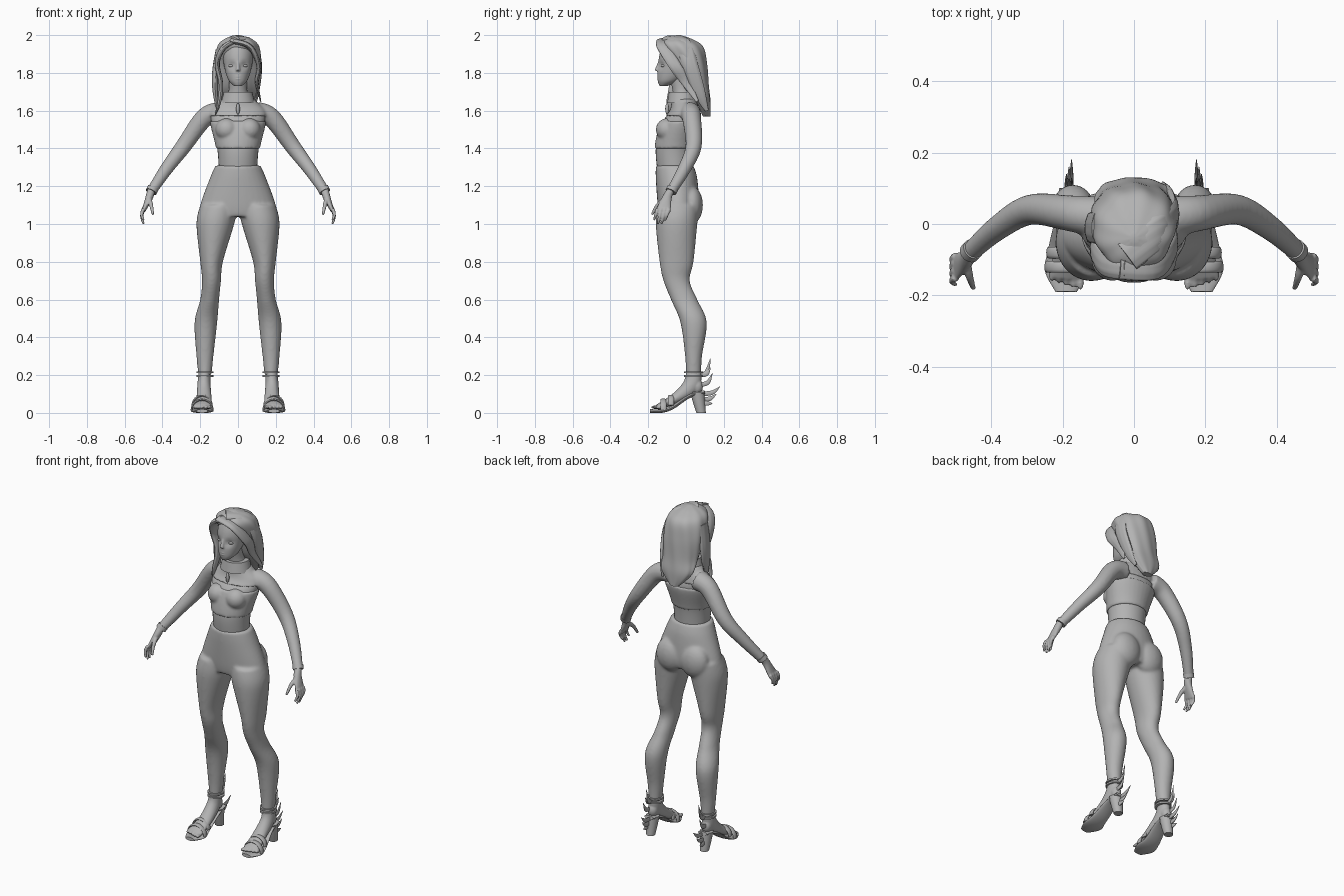
import bpy, bmesh, math
from mathutils import Vector, Matrix

if "Cube" in bpy.data.objects:
    bpy.data.objects.remove(bpy.data.objects["Cube"])

X_AXIS, Y_AXIS = Vector((1, 0, 0)), Vector((0, 1, 0))

grey = bpy.data.materials.new("plain grey")
grey.use_nodes = True
grey.diffuse_color = (.45, .45, .45, 1)
grey.node_tree.nodes["Principled BSDF"].inputs["Base Color"].default_value = grey.diffuse_color


def spline(rows, steps=6):
    """Smooth curve through rows of (x, y, z, radius a, radius b)."""
    rows = [Vector(row) for row in rows]
    slopes = []
    for i in range(len(rows)):
        slopes.append((rows[min(i + 1, len(rows) - 1)] - rows[max(i - 1, 0)]) / 2)
    curve = []
    for start, end, leave, arrive in zip(rows, rows[1:], slopes, slopes[1:]):
        for step in range(steps):
            t = step / steps
            ease = t * t * (3 - 2 * t)
            curve.append(start.lerp(end, ease) + leave * t * (1 - t) ** 2 - arrive * t * t * (1 - t))
    return curve + [rows[-1]]


def tube(bm, curve, ref=None, sides=32, ripple=0):
    """Closed tube; level rings when ref is None, else rings across the path."""
    centres = [Vector(row[:3]) for row in curve]
    rings = []
    for i, row in enumerate(curve):
        u, v = X_AXIS, Y_AXIS
        if ref:
            along = (centres[min(i + 1, len(curve) - 1)] - centres[max(i - 1, 0)]).normalized()
            u = (ref - along * ref.dot(along)).normalized()
            v = along.cross(u)
        ring = []
        for k in range(sides):
            angle = math.tau * k / sides
            wave = 1 + ripple * math.sin(9 * angle + 14 * row[2])
            offset = u * row[3] * math.cos(angle) + v * row[4] * math.sin(angle)
            ring.append(bm.verts.new(centres[i] + offset * wave))
        rings.append(ring)
    for low, high in zip(rings, rings[1:]):
        for k in range(sides):
            j = (k + 1) % sides
            bm.faces.new((low[k], low[j], high[j], high[k]))
    bm.faces.new(rings[0])
    bm.faces.new(rings[-1])


def level(*rows):
    """Rows of (z, y, half width, half depth) on the middle plane."""
    return spline([(0, y, z, a, b) for z, y, a, b in rows])


def taper(points, start, end):
    """Round limb narrowing evenly from start to end radius."""
    rows = []
    for i, point in enumerate(points):
        radius = start + (end - start) * i / (len(points) - 1)
        rows.append((*point, radius, radius))
    return spline(rows)


def blob(bm, centre, size):
    place = Matrix.Translation(centre) @ Matrix.Diagonal((*size, 1))
    bmesh.ops.create_uvsphere(bm, u_segments=20, v_segments=12, radius=1, matrix=place)


def make(name, bm, mirror=False, voxel=0, smooth=4):
    bmesh.ops.recalc_face_normals(bm, faces=bm.faces)
    mesh = bpy.data.meshes.new(name)
    bm.to_mesh(mesh)
    bm.free()
    mesh.polygons.foreach_set("use_smooth", [True] * len(mesh.polygons))
    mesh.set_sharp_from_angle(angle=math.radians(50))
    mesh.materials.append(grey)
    part = bpy.data.objects.new(name, mesh)
    bpy.context.collection.objects.link(part)
    if mirror:
        part.modifiers.new("mirror", "MIRROR").use_mirror_merge = False
    if voxel:
        remesh = part.modifiers.new("blend", "REMESH")
        remesh.mode, remesh.voxel_size, remesh.use_smooth_shade = "VOXEL", voxel, True
        soften = part.modifiers.new("soften", "SMOOTH")
        soften.iterations, soften.factor = smooth, .5


def tube_part(name, curve, ref=None, mirror=False, **options):
    bm = bmesh.new()
    tube(bm, curve, ref, **options)
    make(name, bm, mirror)


# Trousers: hips, legs and seat blended together
bm = bmesh.new()
tube(bm, level((1.31, -.06, .12, .1), (1.24, -.05, .15, .11), (1.1, -.04, .2, .11), (1.04, -.04, .19, .1)))
leg = spline([(.1, -.04, 1.1, .1, .11), (.12, -.05, 1, .1, .11), (.14, -.05, .8, .06, .09),
              (.14, -.05, .7, .05, .07), (.15, -.01, .6, .05, .07), (.17, .04, .48, .06, .07),
              (.175, .04, .3, .045, .045), (.175, .04, .2, .035, .04)])
for side in (1, -1):
    tube(bm, [(side * row[0], *row[1:]) for row in leg])
    blob(bm, (side * .08, .03, 1.1), (.09, .06, .1))
make("trousers", bm, voxel=.008, smooth=8)

# Bare torso and neck; the clothes reuse slices of the same shape
torso = level((1.27, -.06, .1, .09), (1.4, -.06, .11, .1), (1.53, -.03, .14, .1), (1.6, -.01, .14, .07),
              (1.65, -.01, .09, .06), (1.7, -.02, .05, .05), (1.8, -.04, .05, .05))
tube_part("torso", torso)


def clothing(bm, low, high):
    grow = Vector((0, 0, 0, .007, .007))
    tube(bm, [row + grow for row in torso if low < row[2] < high])


# Cropped top with soft bust
bm = bmesh.new()
clothing(bm, 1.38, 1.55)
for side in (1, -1):
    blob(bm, (side * .06, -.1, 1.5), (.06, .06, .06))
make("cropped_top", bm, voxel=.007, smooth=6)

# Shoulder cover with long sleeves, and cuffs
bm = bmesh.new()
clothing(bm, 1.57, 1.67)
for side in (1, -1):
    arm = [(.1, .02, 1.59), (.18, .03, 1.56), (.29, .04, 1.41), (.38, -.01, 1.29), (.46, -.08, 1.17)]
    tube(bm, taper([(side * x, y, z) for x, y, z in arm], .058, .027), Y_AXIS)
make("sleeved_shoulder_cover", bm, voxel=.007, smooth=8)
tube_part("cuffs", taper([(.45, -.07, 1.19), (.46, -.08, 1.17)], .03, .03), Y_AXIS, True)

# Collar and clasp
tube_part("collar", level((1.64, -.02, .09, .08), (1.7, -.02, .075, .07)))
bm = bmesh.new()
blob(bm, (0, -.1, 1.61), (.01, .01, .03))
make("clasp", bm)

# Hands
bm = bmesh.new()
tube(bm, spline([(.46, -.08, 1.18, .02, .02), (.47, -.1, 1.14, .025, .02), (.5, -.12, 1.07, .04, .01)]), Y_AXIS)
for finger in range(4):
    knuckle = Vector((.5, -.15 + finger * .02, 1.08))
    length = .08 if finger in (1, 2) else .06
    bend = knuckle + Vector((.01, -.01, -length / 2))
    tip = knuckle + Vector((0, -.02, -length))
    tube(bm, taper([knuckle, bend, tip], .011, .006), Y_AXIS)
tube(bm, taper([(.47, -.11, 1.13), (.46, -.15, 1.1), (.45, -.18, 1.05)], .014, .007), X_AXIS)
make("hands", bm, True, voxel=.004)

# Head: sockets are pressed in, features blended on
bm = bmesh.new()
tube(bm, level((1.73, -.12, .02, .02), (1.76, -.09, .05, .06), (1.82, -.06, .07, .09),
               (1.9, -.04, .08, .1), (1.96, -.04, .06, .08)), sides=64)
for v in bm.verts:
    if v.co.y < -.07:
        reach = Vector((abs(v.co.x) - .034, v.co.z - 1.84)).length
        v.co.y += .012 * math.exp(-(reach / .02) ** 2)
tube(bm, taper([(0, -.14, 1.86), (0, -.155, 1.81)], .007, .012), X_AXIS)
for lip in (1.78, 1.768):
    blob(bm, (0, -.143, lip), (.02, .01, .005))
blob(bm, (0, -.13, 1.743), (.02, .015, .012))
make("head", bm, voxel=.004)
bm = bmesh.new()
blob(bm, (.034, -.118, 1.838), (.017, .014, .009))
make("eyes", bm, True)

# Hair: main mass plus swept locks
tube_part("hair_mass", level((2, -.04, .01, .01), (1.98, -.04, .07, .07), (1.94, -.02, .11, .11),
                             (1.85, .02, .12, .09), (1.73, .05, .11, .07), (1.65, .09, .1, .04),
                             (1.57, .11, .03, .02)), sides=72, ripple=.02)


def lock(name, wide, *points):
    rows = []
    for i, point in enumerate(points):
        width = wide * math.sqrt(1.05 - (i / (len(points) - 1)) ** 2)
        rows.append((*point, width, width * .4))
    tube_part(name, spline(rows), Y_AXIS, ripple=.03)


lock("left_fringe_lock", .035, (-.04, -.12, 1.97), (.06, -.12, 1.94), (.11, -.06, 1.84), (.1, 0, 1.75), (.12, .06, 1.65))
lock("right_fringe_lock", .035, (-.02, -.12, 1.97), (-.08, -.11, 1.93), (-.11, -.07, 1.85), (-.09, -.06, 1.74),
     (-.1, -.08, 1.64), (-.12, -.07, 1.58))
lock("right_outer_lock", .045, (-.1, -.01, 1.92), (-.12, -.01, 1.8), (-.12, -.02, 1.7), (-.11, -.04, 1.6))
lock("crown_lock", .045, (-.02, -.09, 1.98), (.07, -.02, 1.96), (.11, .02, 1.85), (.1, .07, 1.7), (.08, .11, 1.6))

# Feet with toes
bm = bmesh.new()
tube(bm, spline([(.175, .04, .25, .03, .035), (.18, .03, .15, .035, .045), (.18, -.05, .08, .04, .03),
                 (.19, -.15, .03, .05, .015)]), X_AXIS)
blob(bm, (.18, .06, .14), (.03, .03, .04))
for toe in range(5):
    blob(bm, (.15 + toe * .02, -.165 + toe * .006, .03), (.01, .02, .01))
make("feet", bm, True, voxel=.005)

# Heeled sandals
tube_part("sandal_soles", spline([(.19, -.19, .01, .03, .01), (.19, -.13, .01, .06, .01), (.19, -.07, .03, .05, .01),
                                  (.18, .02, .09, .04, .01), (.18, .1, .11, .03, .01)]), X_AXIS, True)
tube_part("sandal_heels", taper([(.18, .08, 0), (.18, .07, .05), (.18, .06, .11)], .025, .038), None, True)


def strap(name, y, z, radius):
    rows = []
    for i in range(9):
        angle = math.pi * i / 8
        rows.append((.19 + radius * math.cos(angle), y, z + radius * math.sin(angle), .016, .006))
    tube_part(name, spline(rows), Y_AXIS, True, sides=12)


strap("toe_straps", -.12, .015, .055)
strap("instep_straps", -.08, .04, .05)
for name, z in (("lower_ankle_straps", .19), ("upper_ankle_straps", .21)):
    tube_part(name, spline([(.175, .04, z + rise, .045, .05) for rise in (0, .01)]), None, True)

# Flame ornaments curling back from each ankle and heel
bm = bmesh.new()
for i, (z, reach, rise) in enumerate(((.2, .05, .09), (.2, .05, .04), (.15, .06, .06), (.1, .1, .04),
                                      (.07, .08, .03), (.05, .06, 0))):
    root = Vector((.175 + .007 * (i % 3), .08, z))
    belly = root + Vector((0, reach * .6, rise * .2))
    tip = root + Vector((0, reach, rise))
    rows = [(*root, .005, .012), (*belly, .005, .012), (*tip, .001, .001)]
    tube(bm, spline(rows), X_AXIS, sides=10)
make("heel_flames", bm, True)
